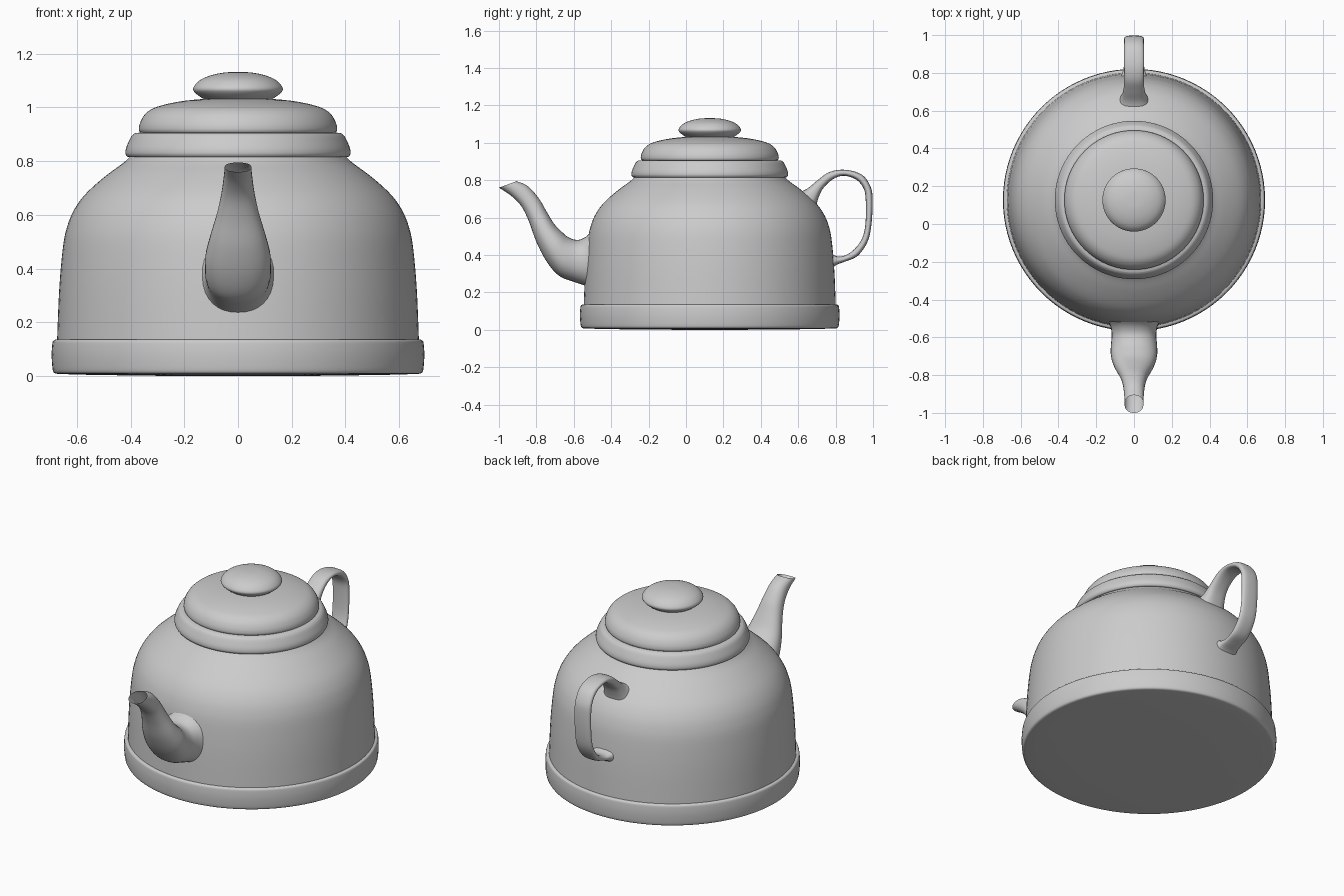
import bpy, bmesh, math
from mathutils import Vector

CY = 0.127      # centre of the round body along y


def spline(pts, n):
    """Smooth Catmull-Rom curve through tuples of any length."""
    out = []
    for i in range(len(pts) - 1):
        p0, p1 = pts[max(i - 1, 0)], pts[i]
        p2, p3 = pts[i + 1], pts[min(i + 2, len(pts) - 1)]
        for k in range(n):
            t = k / n
            out.append(tuple(0.5 * (2 * b + (c - a) * t + (2 * a - 5 * b + 4 * c - d) * t * t
                                    + (3 * b - a - 3 * c + d) * t ** 3)
                             for a, b, c, d in zip(p0, p1, p2, p3)))
    out.append(tuple(pts[-1]))
    return out


def skin(name, rings, angle=40):
    """Join closed rings of points into one smooth surface."""
    bm = bmesh.new()
    vs = [[bm.verts.new(p) for p in ring] for ring in rings]
    n = len(rings[0])
    for a, b in zip(vs, vs[1:]):
        for j in range(n):
            k = (j + 1) % n
            bm.faces.new((a[j], a[k], b[k], b[j]))
    bmesh.ops.remove_doubles(bm, verts=bm.verts[:], dist=1e-5)
    me = bpy.data.meshes.new(name)
    bm.to_mesh(me)
    bm.free()
    ob = bpy.data.objects.new(name, me)
    bpy.context.collection.objects.link(ob)
    bpy.ops.object.select_all(action='DESELECT')
    ob.select_set(True)
    bpy.context.view_layer.objects.active = ob
    bpy.ops.object.shade_smooth_by_angle(angle=math.radians(angle))
    return ob


def lathe(name, profile, seg=96):
    """Spin an (r, z) profile, listed bottom to top on the outside."""
    return skin(name, [[(r * math.cos(2 * math.pi * j / seg),
                         CY + r * math.sin(2 * math.pi * j / seg), z)
                        for j in range(seg)] for r, z in profile])


def loft(name, stations, power=1.0, seg=32, n=5):
    """Tube from (y, z) of outer edge, (y, z) of inner edge, half width in x."""
    rings = []
    for ay, az, by, bz, w in spline(stations, n):
        c = Vector((0, (ay + by) / 2, (az + bz) / 2))
        h = Vector((0, ay, az)) - c
        ring = []
        for j in range(seg):
            t = 2 * math.pi * j / seg
            co, si = math.cos(t), math.sin(t)
            co = math.copysign(abs(co) ** power, co)
            si = math.copysign(abs(si) ** power, si)
            ring.append(c + h * co + Vector((w * si, 0, 0)))
        rings.append(ring)
    return skin(name, rings, 60)


# Base ring with closed, very slightly bulging bottom
lathe("base_ring", [(0, 0), (0.34, 0.001), (0.59, 0.005), (0.672, 0.008)]
      + spline([(0.680, 0.009), (0.688, 0.016), (0.692, 0.04), (0.694, 0.08),
                (0.692, 0.115), (0.689, 0.130), (0.682, 0.135)], 3)
      + [(0.660, 0.137)])

# Domed body
lathe("body", spline([(0.674, 0.12), (0.672, 0.18), (0.667, 0.30), (0.660, 0.40),
                      (0.649, 0.50), (0.635, 0.56), (0.615, 0.61), (0.583, 0.66),
                      (0.540, 0.705), (0.480, 0.755), (0.425, 0.795),
                      (0.395, 0.825)], 4))

# Collar under the lid
lathe("collar", [(0.37, 0.815), (0.408, 0.815)]
      + spline([(0.413, 0.817), (0.419, 0.828), (0.417, 0.848), (0.406, 0.875),
                (0.395, 0.895), (0.383, 0.905)], 4) + [(0.35, 0.907)])

# Lid
lathe("lid", [(0.34, 0.905), (0.362, 0.906)]
      + spline([(0.366, 0.909), (0.369, 0.920), (0.365, 0.942), (0.350, 0.970),
                (0.325, 0.992), (0.290, 1.006), (0.230, 1.020), (0.160, 1.029),
                (0.08, 1.034), (0, 1.035)], 4))

# Knob
lathe("lid_knob", spline([(0.120, 1.022), (0.126, 1.030), (0.143, 1.041), (0.160, 1.055),
                          (0.167, 1.068), (0.160, 1.084), (0.138, 1.104),
                          (0.100, 1.120), (0.05, 1.130), (0, 1.132)], 4))

# Open spout: lower edge, upper edge, half width
loft("spout", [(-0.50, 0.215, -0.50, 0.535, 0.145),
               (-0.545, 0.238, -0.537, 0.497, 0.125),
               (-0.60, 0.257, -0.580, 0.481, 0.118),
               (-0.68, 0.290, -0.625, 0.493, 0.123),
               (-0.745, 0.365, -0.665, 0.525, 0.121),
               (-0.80, 0.470, -0.705, 0.567, 0.103),
               (-0.84, 0.580, -0.745, 0.632, 0.078),
               (-0.88, 0.660, -0.785, 0.700, 0.062),
               (-0.935, 0.717, -0.845, 0.768, 0.053),
               (-1.0, 0.760, -0.906, 0.795, 0.050)], power=0.9)

# Strap handle: outer edge, inner edge, half width
loft("handle", [(0.60, 0.735, 0.69, 0.630, 0.085),
                (0.648, 0.755, 0.704, 0.692, 0.066),
                (0.70, 0.797, 0.730, 0.752, 0.055),
                (0.765, 0.843, 0.782, 0.803, 0.052),
                (0.848, 0.856, 0.842, 0.824, 0.052),
                (0.940, 0.830, 0.910, 0.803, 0.052),
                (0.987, 0.765, 0.950, 0.755, 0.052),
                (0.998, 0.690, 0.961, 0.690, 0.052),
                (0.991, 0.560, 0.959, 0.562, 0.052),
                (0.970, 0.470, 0.938, 0.482, 0.052),
                (0.917, 0.395, 0.890, 0.422, 0.052),
                (0.848, 0.364, 0.835, 0.393, 0.053),
                (0.800, 0.345, 0.795, 0.398, 0.063),
                (0.760, 0.310, 0.760, 0.425, 0.080)], power=0.75)
